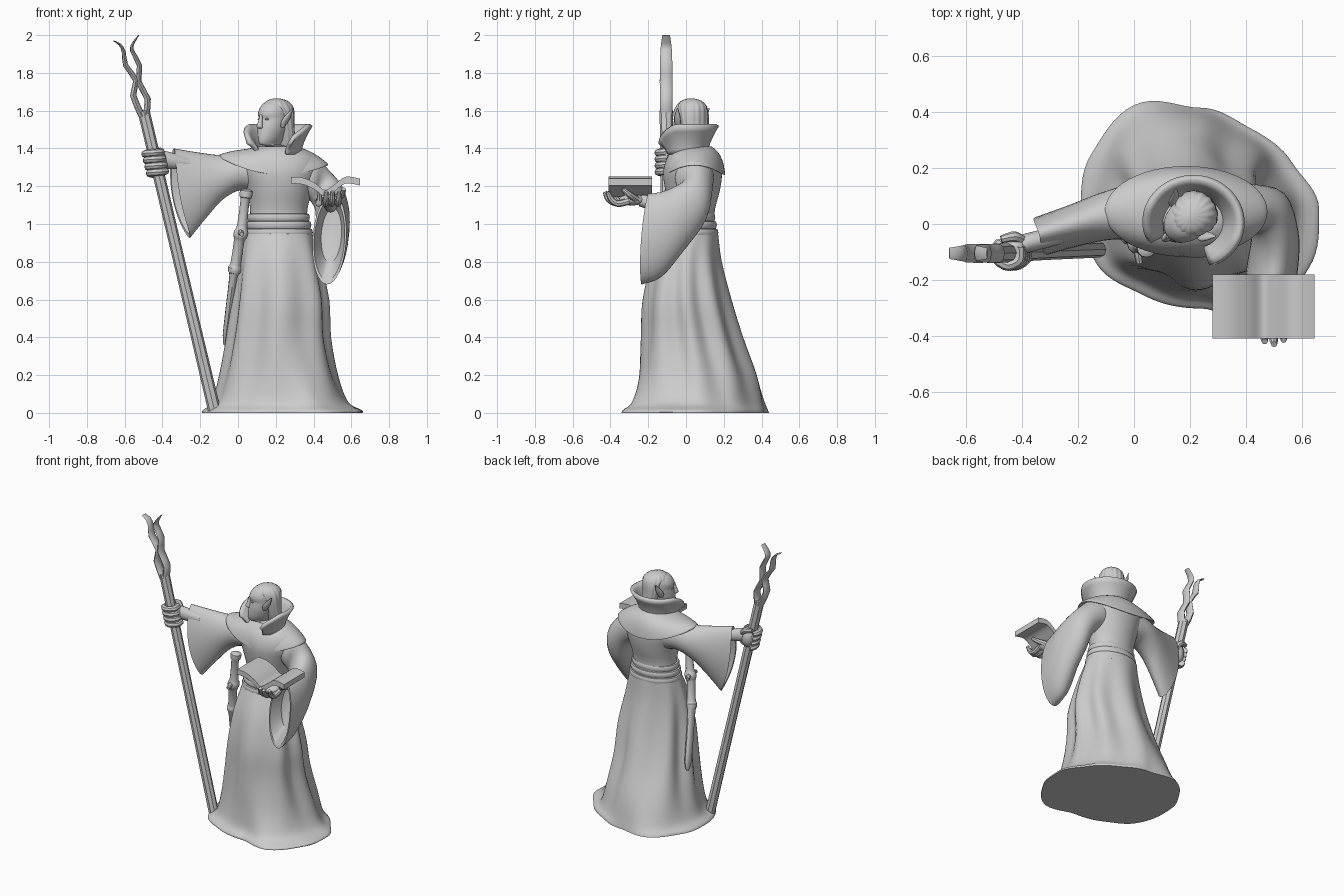
import bpy, bmesh, math
from math import sin, cos, pi, radians
from mathutils import Vector, Matrix

cube = bpy.data.objects.get("Cube")
if cube:
    bpy.data.objects.remove(cube, do_unlink=True)

GREY = (0.6, 0.6, 0.6, 1)
stone = bpy.data.materials.new("plain grey")
stone.use_nodes = True
stone.diffuse_color = GREY
stone.node_tree.nodes["Principled BSDF"].inputs["Base Color"].default_value = GREY


def finish(name, bm, angle=40, matrix=None):
    bmesh.ops.recalc_face_normals(bm, faces=bm.faces)
    mesh = bpy.data.meshes.new(name)
    if matrix:
        bm.transform(matrix)
    bm.to_mesh(mesh)
    bm.free()
    mesh.materials.append(stone)
    ob = bpy.data.objects.new(name, mesh)
    bpy.context.collection.objects.link(ob)
    bpy.ops.object.select_all(action='DESELECT')
    ob.select_set(True)
    bpy.context.view_layer.objects.active = ob
    bpy.ops.object.shade_smooth_by_angle(angle=radians(angle))
    return ob


def blend(rows, steps):
    """Smooth in-between rows, each row a list of vectors."""
    out = []
    for i in range(len(rows) - 1):
        a, b, c, d = (rows[max(0, min(len(rows) - 1, i + k))] for k in (-1, 0, 1, 2))
        for s in range(steps):
            t = s / steps
            out.append([q + ((r - p) * t + (2 * p - 5 * q + 4 * r - e) * t * t
                             + (3 * q - p - 3 * r + e) * t ** 3) / 2
                        for p, q, r, e in zip(a, b, c, d)])
    return out + [rows[-1]]


def loft(name, rows, steps=4, angle=40, matrix=None):
    bm = bmesh.new()
    rings = [[bm.verts.new(p) for p in row] for row in blend(rows, steps)]
    n = len(rings[0])
    for lo, hi in zip(rings, rings[1:]):
        for i in range(n):
            bm.faces.new((lo[i], lo[(i + 1) % n], hi[(i + 1) % n], hi[i]))
    bm.faces.new(rings[0][::-1])
    bm.faces.new(rings[-1])
    return finish(name, bm, angle, matrix)


def oval(z, cx, cy, rx, ry, shape=lambda t: 1, lift=lambda t: 0, n=48):
    angles = [2 * pi * i / n for i in range(n)]
    return [Vector((cx + rx * shape(t) * cos(t), cy + ry * shape(t) * sin(t), z + lift(t)))
            for t in angles]


def sweep(name, path, ref=(0, 1, 0), n=12, steps=4, angle=40):
    """Tube along (x, y, z, radius toward ref, other radius)."""
    pts = [Vector(p[:3]) for p in path]
    rows = []
    for i, p in enumerate(path):
        t = (pts[min(i + 1, len(pts) - 1)] - pts[max(i - 1, 0)]).normalized()
        b = t.cross(Vector(ref)).normalized()
        a = b.cross(t)
        rows.append([pts[i] + a * p[3] * cos(2 * pi * k / n) + b * p[4] * sin(2 * pi * k / n)
                     for k in range(n)])
    return loft(name, rows, steps, angle)


def sleeve(name, ribs, bow, n=32):
    """Hanging sleeve from (top, bottom, half width) ribs, hollow at the bowed cuff."""
    mids = [(Vector(t) + Vector(b)) / 2 for t, b, w in ribs]
    rows = []
    for i, (top, bottom, w) in enumerate(ribs):
        up = (Vector(top) - Vector(bottom)) / 2
        run = mids[min(i + 1, len(mids) - 1)] - mids[max(i - 1, 0)]
        side = run.cross(up).normalized() * w
        push = run.normalized() * bow * i / (len(ribs) - 1)
        rows.append([mids[i] + up * cos(2 * pi * k / n) + side * sin(2 * pi * k / n)
                     + push * sin(2 * pi * k / n) ** 2 for k in range(n)])
    rows = blend(rows, 4)
    last, mid = rows[-1], mids[-1]
    rows.append([mid + (p - mid) * 0.9 for p in last])
    rows.append([mid + (p - mid) * 0.6 + (mids[-2] - mid) * 0.8 for p in last])
    return loft(name, rows, 1)


def ball(name, centre, size, matrix=None):
    bm = bmesh.new()
    bmesh.ops.create_uvsphere(bm, u_segments=16, v_segments=10, radius=1)
    bm.transform(Matrix.Translation(centre) @ Matrix.Diagonal((*size, 1)))
    return finish(name, bm, 60, matrix)


# Skirt: uneven hem, soft vertical folds
HEM = [1, .89, .87, .95, 1.12, 1.05, 1, 1, .92, .91, 1.13, 1.06]


def hem(t):
    f = (t / (2 * pi) * 12) % 12
    i, s = int(f), (1 - cos(pi * (f % 1))) / 2
    return HEM[i] * (1 - s) + HEM[(i + 1) % 12] * s


def skirt_shape(z):
    keep, fold = max(0, 1 - z) ** 2, 0.12 * sin(pi * min(1, z / 0.97))
    return lambda t: (1 + (hem(t) - 1) * keep) * (1 + fold * (cos(8 * t + sin(2 * t)) - 1) / 2)


SKIRT = [(0, .235, .05, .425, .385), (.015, .235, .05, .42, .382), (.06, .222, .065, .36, .355),
         (.2, .215, .06, .315, .325), (.4, .215, .03, .278, .278), (.6, .225, .005, .258, .238),
         (.8, .218, .005, .218, .185), (.95, .215, .03, .178, .14)]
loft("robe_skirt", [oval(*r, shape=skirt_shape(r[0]), n=96) for r in SKIRT])

# Bodice and belt
loft("robe_bodice", [oval(z, x, .035, rx, ry) for z, x, rx, ry in
     [(.92, .215, .18, .135), (1.05, .215, .15, .115), (1.18, .22, .175, .145),
      (1.28, .22, .21, .155), (1.36, .21, .2, .13), (1.41, .21, .1, .08)]])
for i, z in enumerate((.955, .995, 1.035)):
    r = .178 - i * .008
    loft(f"belt_band_{i + 1}", [oval(z + dz, .215, .03, r + g, r - .04 + g) for dz, g in
         [(-.02, -.02), (-.018, -.002), (0, .003), (.018, -.002), (.02, -.02)]], 2)

# Shoulder mantle, edge raised over the arms
lift = lambda t: .07 * cos(t) ** 2 - .022 * cos(t)
loft("shoulder_mantle", [oval(z, x, .045, rx, ry, lift=(lambda k: lambda t: k * lift(t))(k))
     for z, x, rx, ry, k in
     [(1.28, .19, .24, .14, 1), (1.262, .187, .285, .16, 1), (1.275, .187, .285, .161, 1),
      (1.33, .195, .23, .15, .6), (1.38, .21, .16, .125, .2), (1.41, .21, .1, .09, 0)]], 3)

# Flared collar, open toward the face
bm = bmesh.new()
grid = []
for i in range(41):
    u = i / 40
    t = radians(-68 + 272 * u)
    tall = .06 + .095 * min(1, 6 * u, 6 * (1 - u)) ** .6
    col = []
    for j in range(6):
        s = j / 5
        flare = .062 * s ** 1.6
        col.append(bm.verts.new((.212 + (.112 + flare) * cos(t), .004 + (.1 + flare) * sin(t),
                                 1.37 + tall * s)))
    grid.append(col)
for a, b in zip(grid, grid[1:]):
    for j in range(5):
        bm.faces.new((a[j], b[j], b[j + 1], a[j + 1]))
collar = finish("collar", bm)
solid = collar.modifiers.new("thickness", 'SOLIDIFY')
solid.thickness, solid.offset = .022, 0

# Head, built facing front and then turned toward the staff
turn = Matrix.Translation((.19, .014, 0)) @ Matrix.Rotation(radians(-50), 4, 'Z')
loft("head", [oval(z, 0, y, rx, ry, n=32) for z, y, rx, ry in
     [(1.35, .02, .052, .055), (1.41, .015, .052, .058), (1.42, -.024, .034, .066),
      (1.45, -.02, .05, .08), (1.5, -.01, .066, .086), (1.535, -.002, .071, .088),
      (1.56, .002, .072, .087), (1.578, .002, .073, .093), (1.605, .006, .072, .091),
      (1.64, .012, .054, .068), (1.656, .012, .015, .02)]], 3, 60, turn)
locks = lambda t: 1 + .022 * cos(15 * t)
loft("hair", [oval(z, 0, y, rx, ry, locks, n=90) for z, y, rx, ry in
     [(1.4, .07, .05, .035), (1.46, .065, .07, .05), (1.53, .052, .079, .06),
      (1.585, .042, .081, .072), (1.625, .028, .073, .08), (1.653, .022, .048, .056),
      (1.665, .02, .012, .015)]], 3, 60, turn)
loft("nose", [oval(z, 0, y, rx, ry, n=12) for z, y, rx, ry in
     [(1.505, -.086, .011, .012), (1.515, -.094, .016, .022), (1.545, -.09, .01, .016),
      (1.58, -.086, .008, .01)]], 3, 60, turn)
ball("lips", (0, -.087, 1.474), (.02, .012, .008), turn)
ball("chin", (0, -.078, 1.436), (.024, .018, .018), turn)
for side, label in ((1, "left"), (-1, "right")):
    ball(label + "_eye", (side * .03, -.07, 1.555), (.013, .013, .006), turn)
    loft(label + "_ear", [oval(z, side * x, y, rx, ry, n=12) for z, x, y, rx, ry in
         [(1.51, .07, 0, .008, .01), (1.54, .081, .006, .012, .022),
          (1.57, .093, .018, .01, .02), (1.615, .11, .04, .002, .003)]], 3, 60, turn)

# Wide hanging sleeves
sleeve("right_sleeve", [
    ((.12, .05, 1.385), (.12, .05, 1.15), .1), ((.0, .04, 1.37), (.02, .05, 1.18), .1),
    ((-.1, .03, 1.365), (-.08, .03, 1.13), .085), ((-.22, 0, 1.38), (-.17, .0, 1.03), .075),
    ((-.34, -.035, 1.4), (-.255, -.03, .925), .07)], .035)
sleeve("left_sleeve", [
    ((.32, .045, 1.38), (.32, .045, 1.15), .1), ((.425, .04, 1.34), (.385, .05, 1.12), .1),
    ((.5, .015, 1.25), (.45, .075, 1.0), .09), ((.52, -.055, 1.2), (.485, -.02, .85), .085),
    ((.515, -.13, 1.17), (.48, -.13, .72), .09), ((.5, -.2, 1.16), (.47, -.235, .68), .09)], .01)

# Staff: faceted shaft with two twining prongs
FOOT, NECK = Vector((-.125, -.09, .015)), Vector((-.5, -.105, 1.6))
sweep("staff_shaft", [(*FOOT, .03, .034), (*FOOT.lerp(NECK, .5), .031, .031),
                      (*NECK, .035, .032)], n=8, steps=1, angle=20)
for label, line in (("left", [(-.49, 1.57), (-.478, 1.66), (-.525, 1.75), (-.522, 1.84),
                              (-.562, 1.92), (-.553, 1.96), (-.525, 2.0)]),
                    ("right", [(-.507, 1.57), (-.555, 1.68), (-.54, 1.76), (-.595, 1.84),
                               (-.605, 1.91), (-.625, 1.95), (-.66, 1.97)])):
    sizes = (.033, .033, .034, .033, .03, .026, .02)
    sweep(label + "_staff_prong", [(x, -.105, z, r, r * .55 - i * .0015) for i, ((x, z), r)
                                   in enumerate(zip(line, sizes))], n=8, steps=2)

# Right hand gripping the staff
sweep("right_forearm", [(-.26, -.04, 1.32, .03, .03), (-.33, -.055, 1.33, .034, .04),
                        (-.39, -.07, 1.34, .034, .046), (-.425, -.08, 1.335, .03, .04)])
ball("right_palm", (-.425, -.085, 1.33), (.05, .048, .07))
for i in range(4):
    z = 1.283 + i * .034
    c = FOOT.lerp(NECK, (z - FOOT.z) / (NECK.z - FOOT.z))
    arc = [radians(a) for a in (30, -30, -90, -150, -200, -235)]
    sweep(f"right_finger_{i + 1}", [(c.x + .044 * cos(a), c.y + .044 * sin(a), z - .004 * k,
                                     .02, .021) for k, a in enumerate(arc)], (0, 0, 1), 8, 3)
sweep("right_thumb", [(-.4, -.06, 1.36, .02, .02), (-.43, -.045, 1.39, .019, .019),
                      (-.475, -.055, 1.395, .014, .014)], n=8)

# Left hand under the book
sweep("left_forearm", [(.5, -.05, 1.08, .04, .04), (.485, -.18, 1.11, .036, .036),
                       (.48, -.24, 1.125, .032, .032)], (0, 0, 1))
ball("left_palm", (.475, -.285, 1.128), (.06, .07, .03))
for i in range(4):
    x = .428 + i * .034
    reach = (.385, .42, .43, .415)[i]
    sweep(f"left_finger_{i + 1}", [(x, -.3, 1.122, .019, .019), (x, -.36, 1.108, .018, .018),
          (x + .003, -reach + .02, 1.13, .016, .016), (x + .005, -reach, 1.17, .011, .011)],
          (1, 0, 0), 8, 3)
sweep("left_thumb", [(.51, -.26, 1.13, .02, .02), (.55, -.3, 1.155, .017, .017),
                     (.56, -.335, 1.185, .012, .012)], n=8)

# Open book: curved page profile run from front to back
line = [[Vector((x, 0, z))] for x, z in [(.28, 1.25), (.345, 1.245), (.41, 1.215), (.46, 1.18),
                                         (.505, 1.205), (.57, 1.25), (.645, 1.24)]]
top = [row[0] for row in blend(line, 4)]
bottom = [p - Vector((0, 0, .036)) for p in reversed(top)]
book = [[p + Vector((0, y, 0)) for p in top + bottom] for y in (-.41, -.18)]
loft("open_book", book, 1, 30)

# Sheathed sword at the right hip
sweep("sword_and_scabbard", [
    (.045, -.085, 1.185, .012, .012), (.045, -.085, 1.175, .034, .034),
    (.04, -.085, 1.14, .032, .032), (.037, -.085, 1.125, .024, .024),
    (.022, -.075, .99, .027, .027), (.018, -.072, .96, .038, .038),
    (.01, -.068, .93, .036, .036), (.006, -.065, .91, .028, .028),
    (-.012, -.042, .79, .03, .028), (-.016, -.038, .77, .038, .036),
    (-.02, -.032, .745, .036, .034), (-.024, -.027, .725, .032, .022),
    (-.046, .025, .55, .032, .02), (-.064, .07, .41, .03, .017),
    (-.069, .082, .36, .01, .008)], steps=2)
sweep("sword_guard", [(.02, -.14, .945, .012, .012), (.014, -.1, .955, .016, .016),
                      (.01, -.05, .955, .016, .016), (-.004, -.01, .945, .012, .012)],
      (0, 0, 1), 8)
